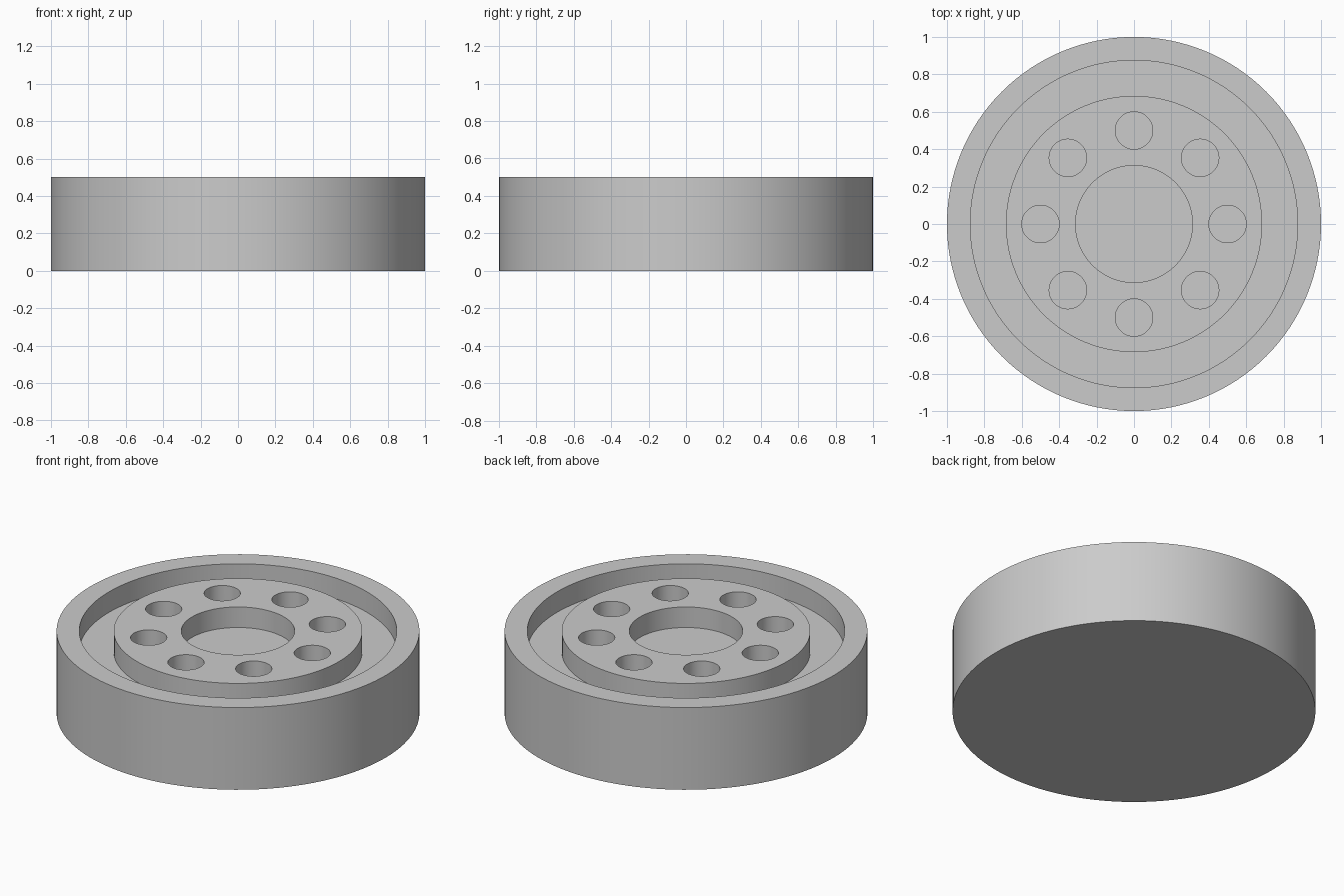
import bpy
import bmesh
from math import cos, sin, pi, radians

cube = bpy.data.objects.get("Cube")
if cube:
    bpy.data.objects.remove(cube, do_unlink=True)

SEGMENTS = 128
HEIGHT = 0.5
FLOOR = 0.375        # level of the groove, centre recess and hole bottoms
HOLE_COUNT = 8

grey = bpy.data.materials.new("plain grey")
grey.use_nodes = True
colour = (0.6, 0.6, 0.6, 1)
grey.diffuse_color = colour
grey.node_tree.nodes["Principled BSDF"].inputs["Base Color"].default_value = colour


def add_object(name, bm):
    bmesh.ops.recalc_face_normals(bm, faces=bm.faces)
    mesh = bpy.data.meshes.new(name)
    bm.to_mesh(mesh)
    bm.free()
    mesh.materials.append(grey)
    obj = bpy.data.objects.new(name, mesh)
    bpy.context.collection.objects.link(obj)
    return obj


def lathe(name, profile):
    """Revolve (radius, height) points about z and cap both ends."""
    bm = bmesh.new()
    rings = []
    for r, z in profile:
        rings.append([bm.verts.new((r * cos(2 * pi * i / SEGMENTS),
                                    r * sin(2 * pi * i / SEGMENTS), z))
                      for i in range(SEGMENTS)])
    for a, b in zip(rings, rings[1:]):
        for i in range(SEGMENTS):
            j = (i + 1) % SEGMENTS
            bm.faces.new((a[i], a[j], b[j], b[i]))
    bm.faces.new(rings[0])
    bm.faces.new(rings[-1])
    return add_object(name, bm)


# Round body: outer wall, rim, ring groove, raised hub and centre recess
body = lathe("round_body", [
    (1.0, 0), (1.0, HEIGHT),
    (0.875, HEIGHT), (0.875, FLOOR),
    (0.685, FLOOR), (0.685, HEIGHT),
    (0.3125, HEIGHT), (0.3125, FLOOR),
])

# Ring of blind holes in the hub
bm = bmesh.new()
for k in range(HOLE_COUNT):
    angle = 2 * pi * k / HOLE_COUNT
    made = bmesh.ops.create_cone(bm, cap_ends=True, segments=48,
                                 radius1=0.1, radius2=0.1, depth=0.25)
    bmesh.ops.translate(bm, verts=made["verts"],
                        vec=(0.5 * cos(angle), 0.5 * sin(angle), FLOOR + 0.125))
cutter = add_object("hole_cutter", bm)
cutter.hide_render = True

cut = body.modifiers.new("holes", "BOOLEAN")
cut.operation = "DIFFERENCE"
cut.solver = "EXACT"
cut.object = cutter

bpy.ops.object.select_all(action="DESELECT")
body.select_set(True)
bpy.context.view_layer.objects.active = body
bpy.ops.object.modifier_apply(modifier=cut.name)
bpy.data.objects.remove(cutter, do_unlink=True)
bpy.ops.object.shade_smooth_by_angle(angle=radians(30))
